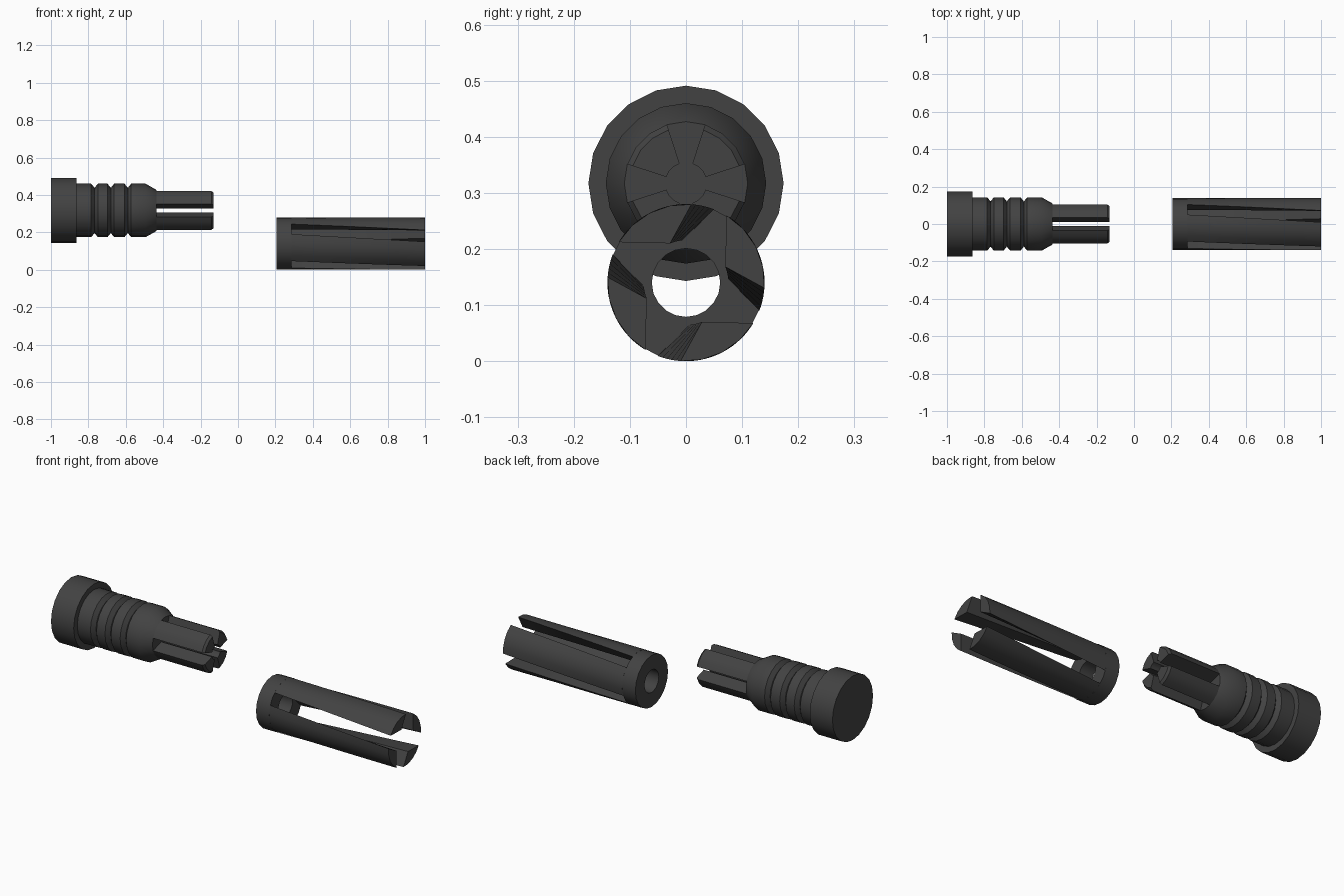
import bpy, bmesh, math

if "Cube" in bpy.data.objects:
    bpy.data.objects.remove(bpy.data.objects["Cube"])

SIDES = 20
mat = bpy.data.materials.new("charcoal grey")
mat.diffuse_color = (0.055, 0.055, 0.055, 1)
mat.use_nodes = True
mat.node_tree.nodes["Principled BSDF"].inputs["Base Color"].default_value = mat.diffuse_color


def polar(r, deg):
    a = math.radians(deg)
    return r * math.cos(a), r * math.sin(a)


def finish(bm, name, zc):
    bmesh.ops.remove_doubles(bm, verts=bm.verts, dist=1e-5)
    bmesh.ops.recalc_face_normals(bm, faces=bm.faces)
    me = bpy.data.meshes.new(name)
    bm.to_mesh(me)
    bm.free()
    me.materials.append(mat)
    ob = bpy.data.objects.new(name, me)
    ob.location.z = zc
    bpy.context.collection.objects.link(ob)
    bpy.ops.object.select_all(action='DESELECT')
    ob.select_set(True)
    bpy.context.view_layer.objects.active = ob
    bpy.ops.object.shade_smooth_by_angle(angle=math.radians(30))
    return ob


def loft(bm, sections, cap_start=True, cap_end=True, closed=False):
    """Skin (x, [(y, z), ...]) sections into a solid along x."""
    rings = [[bm.verts.new((x, y, z)) for y, z in pts] for x, pts in sections]
    n = len(rings[0])
    pairs = list(zip(rings, rings[1:]))
    if closed:
        pairs.append((rings[-1], rings[0]))
    for a, b in pairs:
        for i in range(n):
            j = (i + 1) % n
            bm.faces.new((a[i], a[j], b[j], b[i]))
    if cap_start and not closed:
        bm.faces.new(rings[0])
    if cap_end and not closed:
        bm.faces.new(rings[-1])


def circle(r):
    return [polar(r, 360 * i / SIDES) for i in range(SIDES)]


# plug body: head flange, ribbed shank and shoulder
profile = [(-1, .174), (-.864, .174), (-.864, .143), (-.795, .143)]
for g in (-.767, -.680, -.589):
    profile += [(g - .018, .143), (g, .121), (g + .018, .143)]
profile.pop(3)
profile += [(-.494, .143), (-.436, .110)]
bm = bmesh.new()
loft(bm, [(x, circle(r)) for x, r in profile])
finish(bm, "plug_body", .317)

# four prongs with open slots between them
bm = bmesh.new()
for k in range(4):
    def sector(r_out):
        angs = [90 * k + 18 * i for i in range(1, 5)]
        return [polar(r_out, a) for a in angs] + [polar(.037, a) for a in reversed(angs)]
    loft(bm, [(-.436, sector(.110)), (-.143, sector(.110)), (-.131, sector(.100))])
finish(bm, "plug_prongs", .317)

# sleeve collar with bore
bm = bmesh.new()
loft(bm, [(.206, circle(.061)), (.206, circle(.14)),
          (.285, circle(.14)), (.285, circle(.061))], closed=True)
finish(bm, "sleeve_collar", .14)

# four twisted jaws
bm = bmesh.new()
STEPS = 5
for k in range(4):
    sections = []
    for s in range(STEPS + 1):
        t = s / STEPS
        turn = 90 * k - 17 * (1 - t)
        pts = [polar(.14, 149 - 63 * i / 4 + turn) for i in range(5)]
        pts.append(polar(.0755, 112 + turn))
        sections.append((.285 + .715 * t, pts))
    loft(bm, sections)
finish(bm, "sleeve_jaws", .14)
